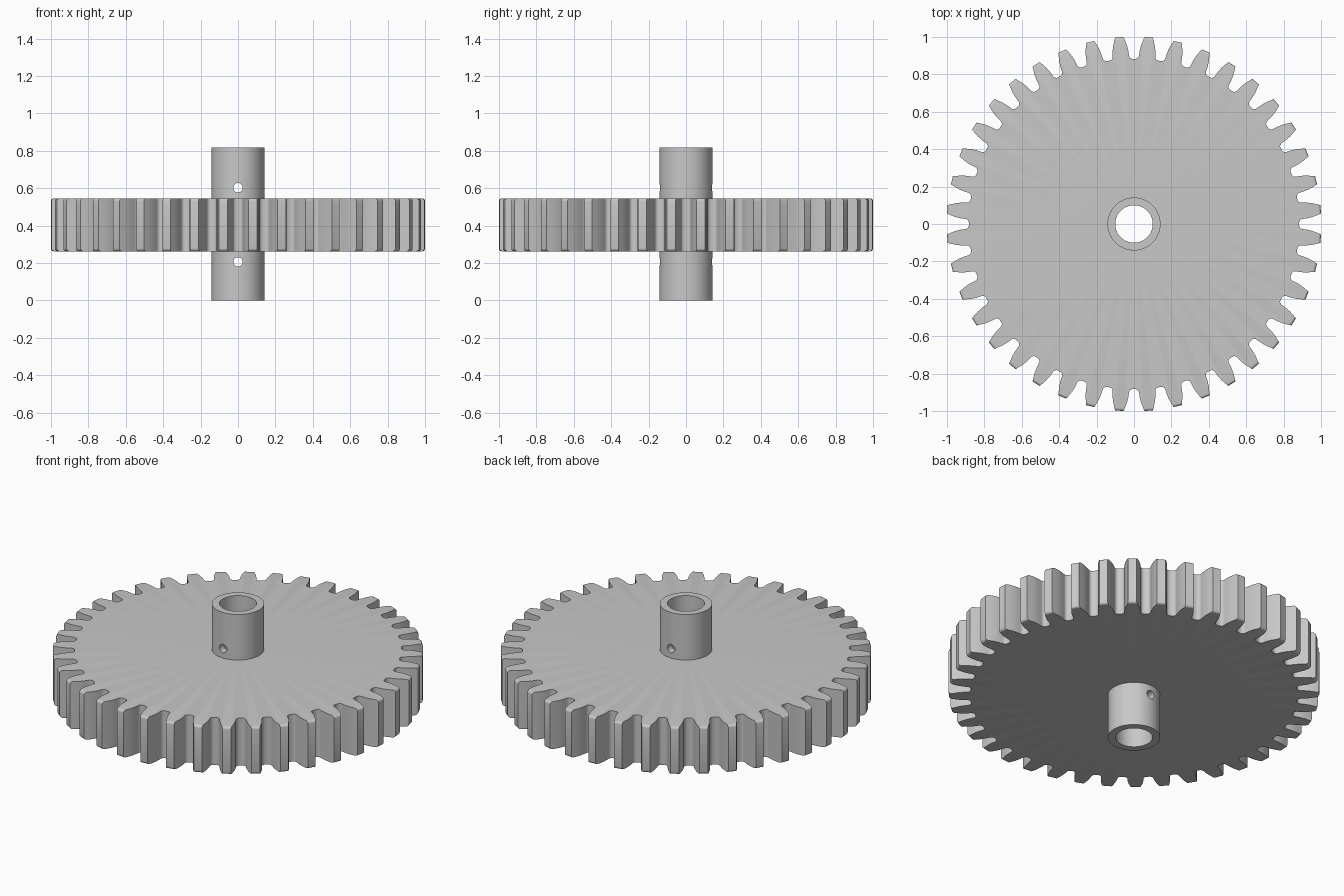
import bpy, bmesh, math

if "Cube" in bpy.data.objects:
    bpy.data.objects.remove(bpy.data.objects["Cube"])

TEETH = 40
R_TIP = 1.0016
Z0, Z1 = 0.263, 0.546        # gear faces
HUB_R, BORE_R, HUB_H = 0.1415, 0.1, 0.818

steel = bpy.data.materials.new("plain_grey")
steel.diffuse_color = (0.58, 0.58, 0.58, 1)
steel.use_nodes = True
steel.node_tree.nodes["Principled BSDF"].inputs["Base Color"].default_value = steel.diffuse_color


def make_object(name, bm):
    bmesh.ops.recalc_face_normals(bm, faces=bm.faces)
    mesh = bpy.data.meshes.new(name)
    bm.to_mesh(mesh)
    bm.free()
    mesh.materials.append(steel)
    obj = bpy.data.objects.new(name, mesh)
    bpy.context.collection.objects.link(obj)
    return obj


def smooth(obj):
    bpy.ops.object.select_all(action='DESELECT')
    obj.select_set(True)
    bpy.context.view_layer.objects.active = obj
    bpy.ops.object.shade_smooth_by_angle(angle=math.radians(30))


def skin_loops(loops, closed):
    """Join equal-length rings of points with quads."""
    bm = bmesh.new()
    rings = [[bm.verts.new(p) for p in ring] for ring in loops]
    n = len(rings[0])
    for k in range(len(rings) if closed else len(rings) - 1):
        a, b = rings[k], rings[(k + 1) % len(rings)]
        for i in range(n):
            j = (i + 1) % n
            bm.faces.new((a[i], a[j], b[j], b[i]))
    return bm


def tooth_half(r_tip):
    """Half a tooth as (radius, half angle in degrees), tip to root."""
    pts = [(r_tip, 1.3 + (R_TIP - r_tip) * 20), (0.978, 1.78),
           (0.955, 2.25), (0.928, 2.6)]
    for t in range(5):                      # rounded root
        a = math.radians(22.5 * t)
        x, y = 0.007 + 0.02 * math.cos(a), 0.903 - 0.02 * math.sin(a)
        pts.append((math.hypot(x, y), 4.5 - math.degrees(math.atan2(x, y))))
    return pts


def gear_ring(z, r_tip, bore=None):
    half = tooth_half(r_tip)
    tooth = [(r, -a) for r, a in reversed(half)] + half
    ring = []
    for k in range(TEETH):
        for r, a in tooth:
            ang = math.radians((k + 0.5) * 360 / TEETH + a)
            rr = bore or r
            ring.append((rr * math.cos(ang), rr * math.sin(ang), z))
    return ring


# Gear wheel: toothed rim with rounded tooth-tip edges
F = 0.015
loops = [gear_ring(Z0, R_TIP, 0.125)]
arc = [math.radians(22.5 * i) for i in range(5)]
for a in arc:
    loops.append(gear_ring(Z0 + F * (1 - math.cos(a)), R_TIP - F * (1 - math.sin(a))))
for a in reversed(arc):
    loops.append(gear_ring(Z1 - F * (1 - math.cos(a)), R_TIP - F * (1 - math.sin(a))))
loops.append(gear_ring(Z1, R_TIP, 0.125))
gear = make_object("gear_wheel", skin_loops(loops, True))
smooth(gear)


# Hub: tube running through the gear
def circle(r, z, n=96):
    return [(r * math.cos(2 * math.pi * i / n), r * math.sin(2 * math.pi * i / n), z)
            for i in range(n)]


hub = make_object("hub", skin_loops(
    [circle(BORE_R, 0), circle(HUB_R, 0), circle(HUB_R, HUB_H), circle(BORE_R, HUB_H)], True))

# Cross pin holes, front to back, above and below the gear
for z in (0.206, 0.603):
    bpy.ops.mesh.primitive_cylinder_add(vertices=32, radius=0.025, depth=0.5,
                                        location=(0, 0, z), rotation=(math.pi / 2, 0, 0))
    cutter = bpy.context.object
    cutter.name = "pin_hole_cutter"
    cutter.hide_render = True
    mod = hub.modifiers.new("pin_hole", 'BOOLEAN')
    mod.operation, mod.solver, mod.object = 'DIFFERENCE', 'EXACT', cutter
    bpy.context.view_layer.objects.active = hub
    bpy.ops.object.modifier_apply(modifier=mod.name)
    bpy.data.objects.remove(cutter)
smooth(hub)
